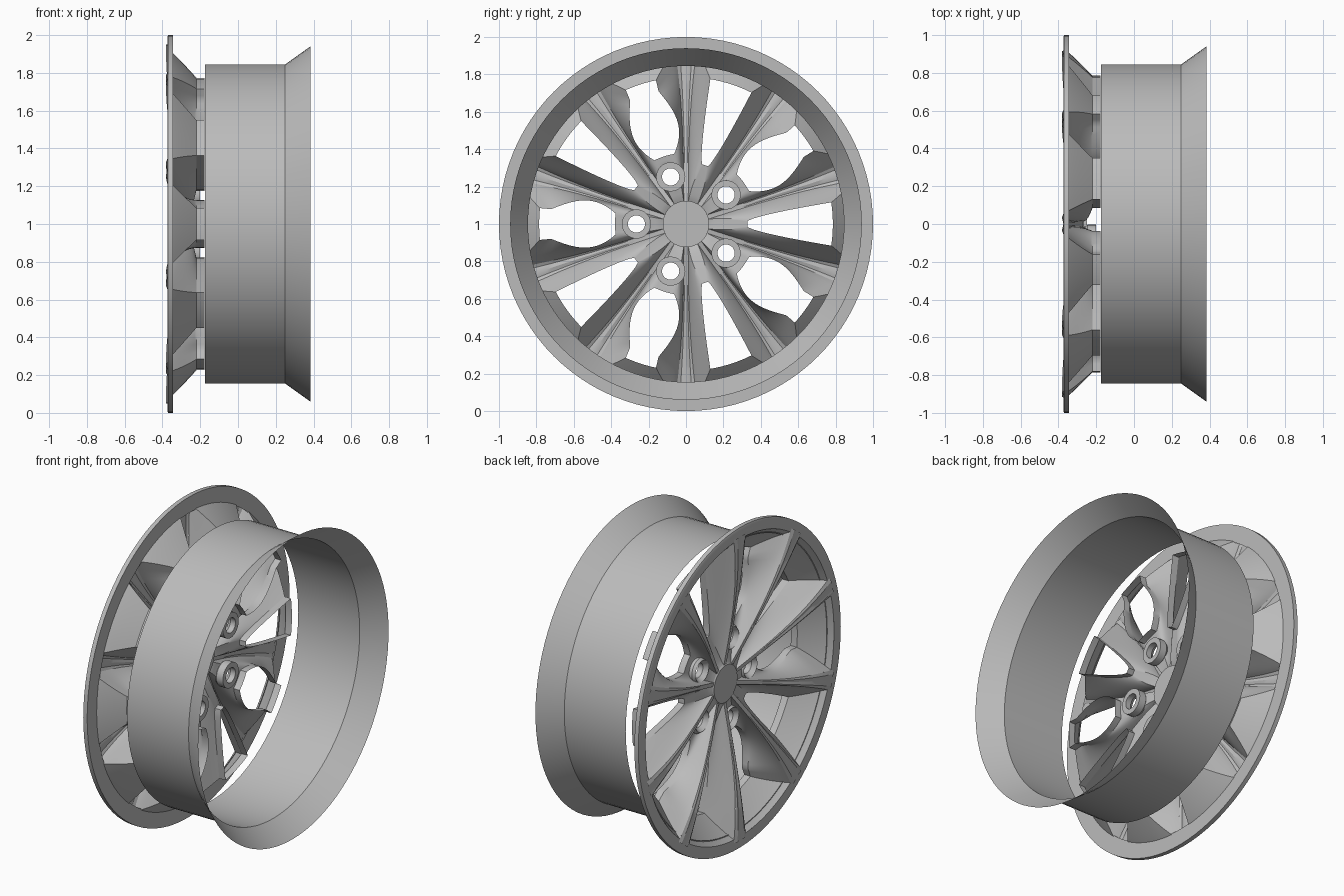
import bpy, bmesh, math
from math import cos, sin, pi, radians

cube = bpy.data.objects.get("Cube")
if cube:
    bpy.data.objects.remove(cube)

metal = bpy.data.materials.new("silver_grey")
metal.use_nodes = True
metal.diffuse_color = (0.5, 0.5, 0.5, 1)
metal.node_tree.nodes["Principled BSDF"].inputs["Base Color"].default_value = (0.5, 0.5, 0.5, 1)

HUB, RIM = 0.12, 0.93
LUG_R = 0.265
SECTOR = radians(18)


def polar(r, a, x):
    return (x, r * cos(a), 1 + r * sin(a))


def finish(bm, name):
    bmesh.ops.recalc_face_normals(bm, faces=bm.faces)
    mesh = bpy.data.meshes.new(name)
    bm.to_mesh(mesh)
    bm.free()
    mesh.materials.append(metal)
    ob = bpy.data.objects.new(name, mesh)
    bpy.context.collection.objects.link(ob)
    bpy.ops.object.select_all(action="DESELECT")
    ob.select_set(True)
    bpy.context.view_layer.objects.active = ob
    bpy.ops.object.shade_smooth_by_angle(angle=radians(30))


def skin(bm, rows, closed=True):
    """Join rows of points with quads."""
    vs = [[bm.verts.new(p) for p in row] for row in rows]
    n = len(rows[0])
    for a, b in zip(vs, vs[1:]):
        for i in range(n if closed else n - 1):
            j = (i + 1) % n
            bm.faces.new((a[i], a[j], b[j], b[i]))


def lathe(name, profile, cy=0, cz=0, n=96):
    """Spin (radius, x) points about an axis along x."""
    bm = bmesh.new()
    skin(bm, [[(x, cy + r * cos(2 * pi * i / n), 1 + cz + r * sin(2 * pi * i / n))
               for i in range(n)] for r, x in profile])
    bmesh.ops.remove_doubles(bm, verts=bm.verts, dist=1e-5)
    finish(bm, name)


def ridge_x(r):
    """Dished height of the spoke crests."""
    s = (r - HUB) / (RIM - HUB)
    return -0.27 - 0.102 * sin(s * pi / 2)


def crest(r):
    """Half width of a spoke crest, flaring at the rim."""
    s = (r - HUB) / (RIM - HUB)
    return 0.012 + 0.045 * s ** 2.5


def outline(r0, r1, half):
    """Closed loop of (radius, angle) around a pocket."""
    n, m = 20, 10
    side = [(r0 + (r1 - r0) * i / n, half(i / n)) for i in range(n + 1)]
    right = [(r, h / r) for r, h in side]
    left = [(r, -a) for r, a in reversed(right)]
    arc = [(r1, right[-1][1] * (1 - 2 * i / m)) for i in range(1, m)]
    inner = [(r0, -right[0][1] * (1 - 2 * i / m)) for i in range(1, m)]
    return right + arc + left + inner


def mouth_half(u):
    r = HUB + (RIM - HUB) * u
    return r * SECTOR - crest(r)


def oval_half(u):
    return 0.05 + 0.063 * sin(pi * min(1, u * 1.15 + 0.02) ** 0.9) + 0.035 * u


def wedge_half(u):
    return 0.016 + 0.1 * u ** 0.75


def pocket(name, angle, r0, half, lug):
    """Funnel from the spoke crests down to the window, with a straight lip."""
    mouth = outline(HUB, RIM, mouth_half)
    window = outline(r0, 0.785, half)
    steps, rows = 12, []
    for k in range(steps + 1):
        t = k / steps
        row = []
        for (ra, aa), (rb, ab) in zip(mouth, window):
            r, a = ra + (rb - ra) * t, aa + (ab - aa) * t
            x0 = ridge_x(ra)
            x = x0 + (-0.22 - x0) * t ** (0.65 + 0.3 * ra)
            y, z = r * cos(a), r * sin(a)
            if lug:  # open a round hole for the bolt seat
                d = math.hypot(y - LUG_R, z)
                if d < 0.066:
                    f = 0.066 / max(d, 1e-4)
                    y, z = LUG_R + (y - LUG_R) * f, z * f
            row.append((x, y * cos(angle) - z * sin(angle),
                        1 + y * sin(angle) + z * cos(angle)))
        rows.append(row)
    rows.append([(-0.177, p[1], p[2]) for p in rows[-1]])
    bm = bmesh.new()
    skin(bm, rows)
    if lug:
        cy, cz = LUG_R * cos(angle), 1 + LUG_R * sin(angle)
        gone = [f for f in bm.faces if all(
            math.hypot(v.co.y - cy, v.co.z - cz) < 0.0665 for v in f.verts)]
        bmesh.ops.delete(bm, geom=gone, context="FACES")
    bmesh.ops.remove_doubles(bm, verts=bm.verts, dist=1e-5)
    finish(bm, name)


def spoke(name, angle):
    """Narrow crest strip with a shallow centre groove."""
    rows = []
    for i in range(21):
        r = HUB + (RIM + 0.02 - HUB) * i / 20
        s = min(1, i / 18)
        rows.append([polar(r, angle + c * crest(r) / r, ridge_x(min(r, RIM)) - lift * s)
                     for c, lift in ((-1, 0), (-0.6, 0.009), (0, 0.002), (0.6, 0.009), (1, 0))])
    bm = bmesh.new()
    skin(bm, rows, closed=False)
    finish(bm, name)


# Barrel with flared inner edge
lathe("barrel", [(0.845, -0.175), (0.845, 0.25), (0.94, 0.383)])

# Front rim ring
lathe("rim_ring", [(RIM, -0.372), (0.99, -0.374), (1, -0.37), (1, -0.343),
                   (0.9, -0.343)])

# Centre cap
lathe("centre_cap", [(0, -0.275), (0.115, -0.275), (0.124, -0.268),
                     (0.124, -0.25), (0, -0.25)], n=48)

# Spokes and pockets alternate, every second pocket holding a bolt seat
for i in range(10):
    a = radians(36 * i)
    spoke(f"spoke_{i + 1}", a + SECTOR)
    if i % 2:
        pocket(f"bolt_pocket_{i + 1}", a, 0.38, oval_half, True)
        lathe(f"bolt_seat_{i + 1}",
              [(0.066, -0.262), (0.046, -0.235), (0.046, -0.2), (0.078, -0.2),
               (0.078, -0.245), (0.066, -0.262)],
              LUG_R * cos(a), LUG_R * sin(a), 32)
    else:
        pocket(f"open_pocket_{i + 1}", a, 0.33, wedge_half, False)
